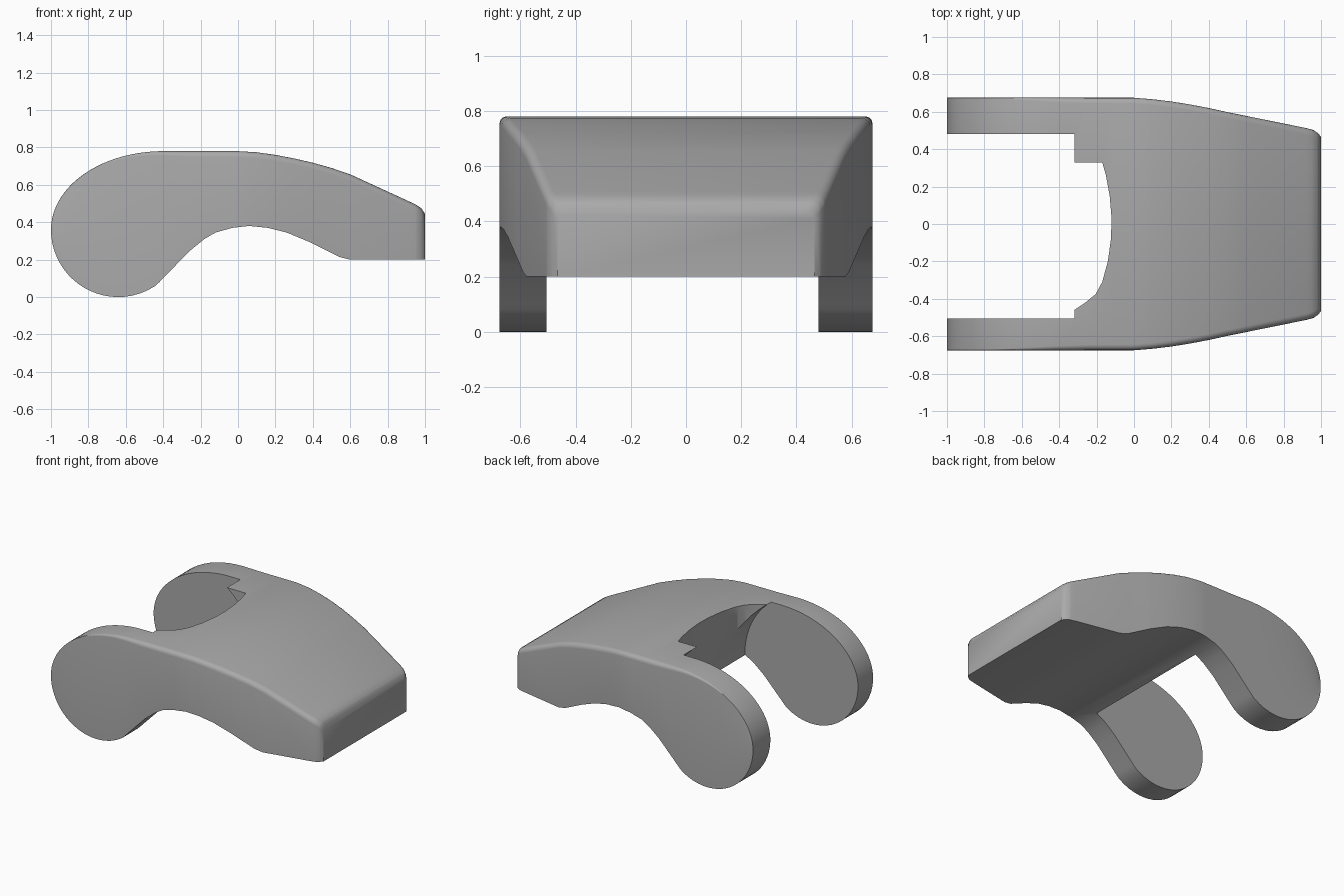
import bpy, bmesh, math

cube = bpy.data.objects.get("Cube")
if cube:
    bpy.data.objects.remove(cube, do_unlink=True)

grey = bpy.data.materials.new("mid grey")
grey.use_nodes = True
tint = (0.4, 0.4, 0.4, 1)
grey.diffuse_color = tint
grey.node_tree.nodes["Principled BSDF"].inputs["Base Color"].default_value = tint

# Side outline and half width along the length
UNDER = [(-.42, .08), (-.26, .245), (-.18, .31), (-.12, .345), (-.03, .37), (.06, .38),
         (.16, .37), (.26, .345), (.38, .295), (.54, .215), (.6, .2), (1, .2)]
UPPER = [(-.4, .78), (0, .78), (.1, .774), (.2, .76), (.3, .741), (.4, .718), (.5, .69),
         (.6, .656), (.95, .495), (.98, .475), (1, .445)]
WIDTH = [(0, .675), (.1, .667), (.2, .655), (.3, .639), (.4, .62), (.5, .598),
         (.92, .513), (.96, .502), (.985, .485), (1, .465)]
ROUND = [(-.8, .002), (-.3, .03), (1, .035)]
LOBE_X, LOBE_Z, LOBE_R = -.64, .36, .36


def lerp(table, x):
    if x <= table[0][0]:
        return table[0][1]
    for (a, p), (b, q) in zip(table, table[1:]):
        if x <= b:
            return p + (q - p) * (x - a) / (b - a)
    return table[-1][1]


def under(x):
    if x < UNDER[0][0]:
        return LOBE_Z - math.sqrt(max(0, LOBE_R ** 2 - (x - LOBE_X) ** 2))
    return lerp(UNDER, x)


def upper(x):
    if x < UPPER[0][0]:
        return LOBE_Z + .42 * math.sqrt(max(0, 1 - ((x + .4) / .6) ** 2))
    return lerp(UPPER, x)


def section(x):
    """Cross-section with rounded upper corners and a sharp underside."""
    w, lo, hi = lerp(WIDTH, x), under(x), upper(x)
    r = min(lerp(ROUND, x), (hi - lo) * .3)
    half = [(w, lo)]
    for i in range(5):
        a = math.pi / 8 * i
        half.append((w - r + r * math.cos(a), hi - r + r * math.sin(a)))
    return [(x, y, z) for y, z in half] + [(x, -y, z) for y, z in reversed(half)]


def make(name, bm):
    bmesh.ops.recalc_face_normals(bm, faces=bm.faces)
    mesh = bpy.data.meshes.new(name)
    bm.to_mesh(mesh)
    bm.free()
    mesh.materials.append(grey)
    ob = bpy.data.objects.new(name, mesh)
    bpy.context.collection.objects.link(ob)
    return ob


def prism(name, outline, offset):
    bm = bmesh.new()
    face = bm.faces.new([bm.verts.new(p) for p in outline])
    ext = bmesh.ops.extrude_face_region(bm, geom=[face])
    moved = [v for v in ext["geom"] if isinstance(v, bmesh.types.BMVert)]
    bmesh.ops.translate(bm, verts=moved, vec=offset)
    return make(name, bm)


# Body with both arms, lofted along x
stations = {round(-.4 - .5995 * math.sin(math.pi / 2 * i / 22), 4) for i in range(23)}
stations |= {x for t in (UNDER, UPPER, WIDTH) for x, _ in t}
bm = bmesh.new()
rings = [[bm.verts.new(p) for p in section(x)] for x in sorted(stations)]
for a, b in zip(rings, rings[1:]):
    for i in range(len(a)):
        j = (i + 1) % len(a)
        bm.faces.new((a[i], a[j], b[j], b[i]))
bm.faces.new(rings[0])
bm.faces.new(rings[-1])
body = make("forked_body", bm)

# Round clearance between the arms
steps = 72
ring = [(LOBE_X + .53 * math.cos(math.tau * i / steps), -.505,
         LOBE_Z + .53 * math.sin(math.tau * i / steps)) for i in range(steps)]
clearance = prism("arm_clearance_cutter", ring, (0, .985, 0))

# Bowed relief in the middle, stepped on one side
bow = [(-.32, -.46), (-.26, -.42), (-.205, -.375), (-.17, -.31), (-.14, -.2), (-.123, -.08),
       (-.12, .03), (-.13, .15), (-.15, .26), (-.17, .33)]
relief_outline = [(-.6, -.46, .1)] + [(x, y, .1) for x, y in bow] + [(-.6, .33, .1)]
relief = prism("middle_relief_cutter", relief_outline, (0, 0, 1))

bpy.context.view_layer.objects.active = body
for cutter in (clearance, relief):
    cutter.hide_render = True
    mod = body.modifiers.new("cut", "BOOLEAN")
    mod.operation = "DIFFERENCE"
    mod.solver = "EXACT"
    mod.object = cutter
    bpy.ops.object.modifier_apply(modifier=mod.name)
    bpy.data.objects.remove(cutter, do_unlink=True)

bpy.ops.object.select_all(action="DESELECT")
body.select_set(True)
bpy.ops.object.shade_smooth_by_angle(angle=math.radians(32))
